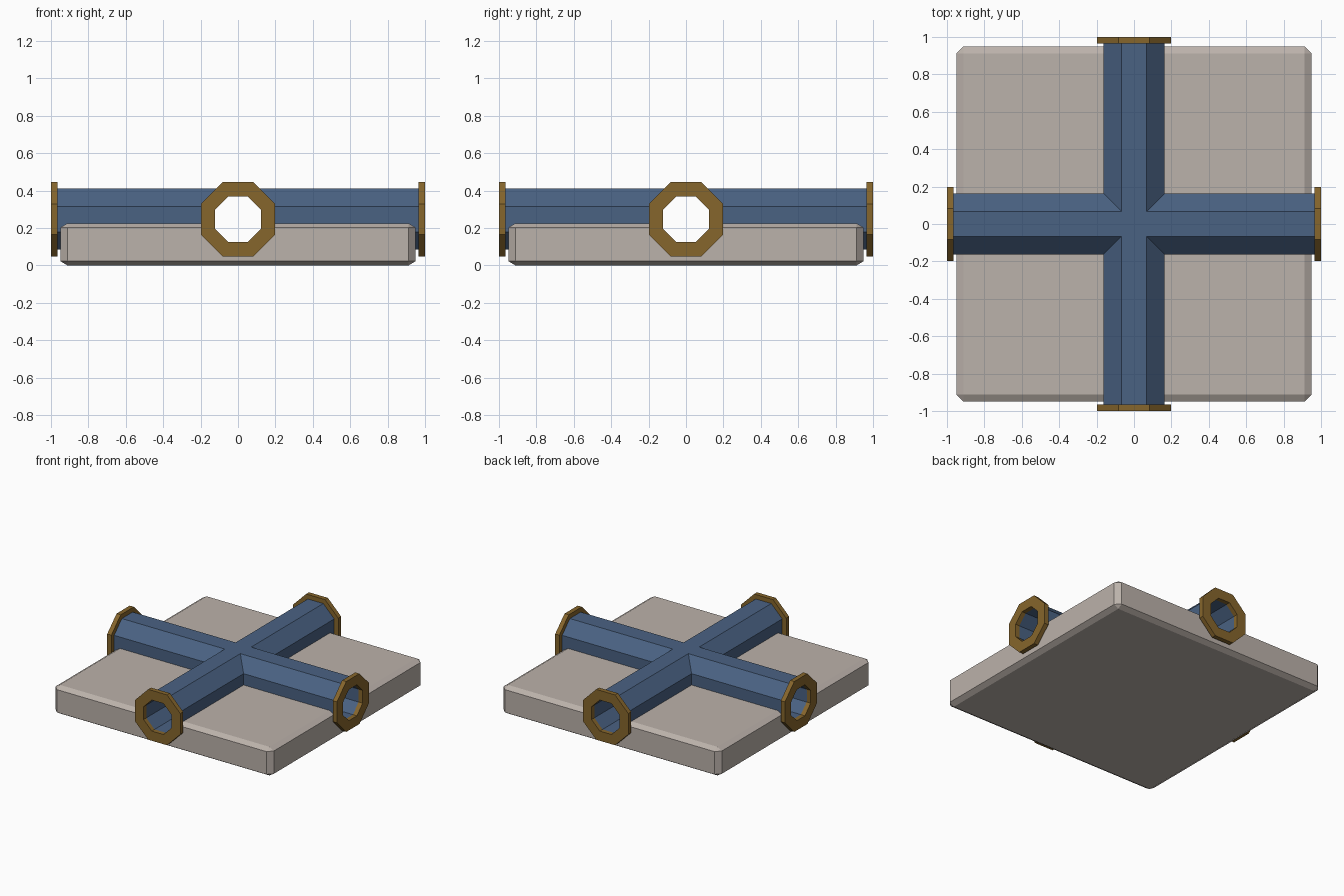
import bpy, bmesh, math
from mathutils import Vector, Matrix

if "Cube" in bpy.data.objects:
    bpy.data.objects.remove(bpy.data.objects["Cube"])

ZC = 0.247            # height of the pipe axis
R_OUT, R_IN = 0.163, 0.122
R_FLANGE = 0.198


def material(name, rgb):
    m = bpy.data.materials.new(name)
    m.diffuse_color = (*rgb, 1)
    m.use_nodes = True
    m.node_tree.nodes["Principled BSDF"].inputs["Base Color"].default_value = m.diffuse_color
    return m


stone = material("warm grey stone", (0.50, 0.445, 0.405))
blue = material("steel blue", (0.068, 0.122, 0.226))
brass = material("dark brass", (0.240, 0.132, 0.025))


def finish(name, bm, mat):
    me = bpy.data.meshes.new(name)
    bmesh.ops.remove_doubles(bm, verts=bm.verts, dist=1e-5)
    bmesh.ops.recalc_face_normals(bm, faces=bm.faces)
    bm.to_mesh(me)
    bm.free()
    me.materials.append(mat)
    ob = bpy.data.objects.new(name, me)
    bpy.context.collection.objects.link(ob)
    return ob


def octagon(apothem):
    r = apothem / math.cos(math.pi / 8)
    return [(r * math.cos(math.pi * (k + .5) / 4), r * math.sin(math.pi * (k + .5) / 4))
            for k in range(8)]


def strips(bm, ring_a, ring_b):
    for k in range(8):
        j = (k + 1) % 8
        bm.faces.new([bm.verts.new(p) for p in (ring_a[k], ring_a[j], ring_b[j], ring_b[k])])


def cross_surface(bm, apothem, length, cap):
    # four octagonal arms mitred together, with the flat middle squares; returns end rings
    oct_pts = octagon(apothem)
    ends = []
    for q in range(4):
        rot = Matrix.Rotation(q * math.pi / 2, 3, 'Z')
        inner = [rot @ Vector((abs(u), u, ZC + w)) for u, w in oct_pts]
        end = [rot @ Vector((length, u, ZC + w)) for u, w in oct_pts]
        strips(bm, inner, end)
        if cap:
            bm.faces.new([bm.verts.new(p) for p in end])
        ends.append(end)
    h = apothem * math.tan(math.pi / 8)
    for z in (ZC - apothem, ZC + apothem):
        bm.faces.new([bm.verts.new((x, y, z)) for x, y in ((-h, -h), (h, -h), (h, h), (-h, h))])
    return ends


# hollow pipe cross
bm = bmesh.new()
outer = cross_surface(bm, R_OUT, 0.966, False)
inner = cross_surface(bm, R_IN, 0.966, False)
for a, b in zip(outer, inner):
    strips(bm, a, b)
finish("pipe_cross", bm, blue)

# octagonal flange on each pipe end
for q, side in enumerate(("right", "back", "left", "front")):
    rot = Matrix.Rotation(q * math.pi / 2, 3, 'Z')
    rings = [[rot @ Vector((x, u, ZC + w)) for u, w in octagon(r)]
             for r, x in ((R_FLANGE, 0.964), (R_FLANGE, 1.0), (R_IN, 1.0), (R_IN, 0.964))]
    bm = bmesh.new()
    for i in range(4):
        strips(bm, rings[i], rings[(i + 1) % 4])
    finish("flange_" + side, bm, brass)

# chamfered base slab, flattened after bevelling
bm = bmesh.new()
bmesh.ops.create_cube(bm, size=1)
bmesh.ops.scale(bm, verts=bm.verts, vec=(1.9, 1.9, 0.375))
bmesh.ops.bevel(bm, geom=bm.edges[:], offset=0.038, segments=1, affect='EDGES')
bmesh.ops.scale(bm, verts=bm.verts, vec=(1, 1, 0.6))
bmesh.ops.translate(bm, verts=bm.verts, vec=(0, 0, 0.1125))
slab = finish("base_slab", bm, stone)

# channel for the pipes, its walls hidden inside the pipe walls
bm = bmesh.new()
cross_surface(bm, 0.143, 1.1, True)
cutter = finish("channel_cutter", bm, stone)
mod = slab.modifiers.new("channel", 'BOOLEAN')
mod.operation = 'DIFFERENCE'
mod.solver = 'EXACT'
mod.object = cutter
bpy.context.view_layer.objects.active = slab
bpy.ops.object.modifier_apply(modifier="channel")
bpy.data.objects.remove(cutter)
